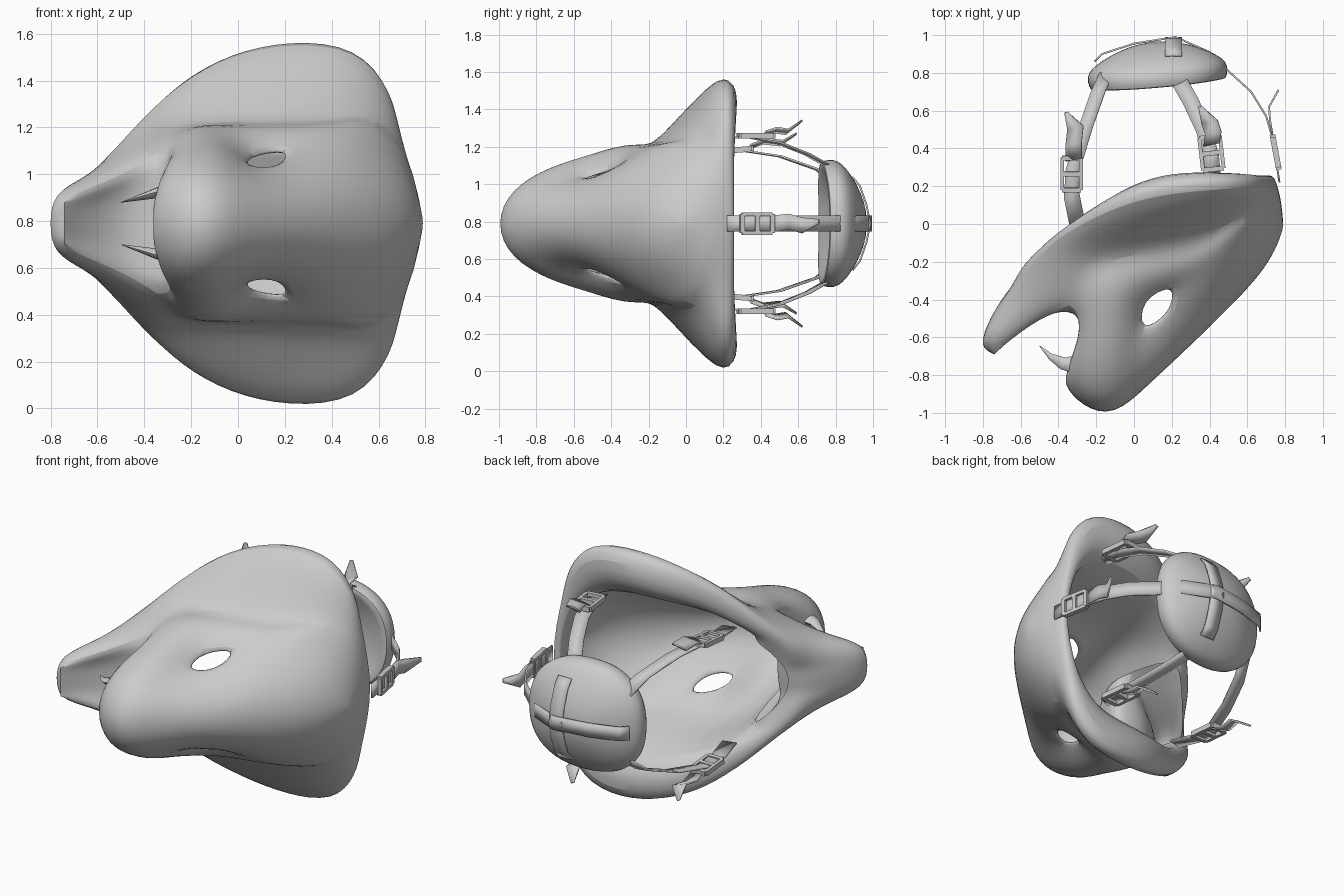
import bpy, bmesh, math
from mathutils import Vector, Matrix

MID = 0.79  # height of the mirror plane

if "Cube" in bpy.data.objects:
    bpy.data.objects.remove(bpy.data.objects["Cube"], do_unlink=True)

grey = bpy.data.materials.new("plain_grey")
grey.use_nodes = True
grey.diffuse_color = (0.6, 0.6, 0.6, 1)
grey.node_tree.nodes["Principled BSDF"].inputs["Base Color"].default_value = grey.diffuse_color


def finish(bm, name, mirror=True, subdiv=0, thickness=0, angle=45):
    """Turn a bmesh into a smooth, mirrored object sitting on the middle plane."""
    bmesh.ops.recalc_face_normals(bm, faces=bm.faces)
    mesh = bpy.data.meshes.new(name)
    bm.to_mesh(mesh)
    bm.free()
    mesh.materials.append(grey)
    obj = bpy.data.objects.new(name, mesh)
    obj.location.z = MID
    bpy.context.collection.objects.link(obj)
    if mirror:
        mod = obj.modifiers.new("mirror", 'MIRROR')
        mod.use_axis = (False, False, True)
        mod.merge_threshold = 0.002
    if thickness:
        mod = obj.modifiers.new("thickness", 'SOLIDIFY')
        mod.thickness = thickness
        mod.offset = 0
    if subdiv:
        mod = obj.modifiers.new("smooth", 'SUBSURF')
        mod.levels = mod.render_levels = subdiv
    bpy.ops.object.select_all(action='DESELECT')
    obj.select_set(True)
    bpy.context.view_layer.objects.active = obj
    bpy.ops.object.shade_smooth_by_angle(angle=math.radians(angle))
    return obj


def patch(bm, rows):
    """Skin a grid of points; returns the faces indexed by row and column."""
    verts = [[bm.verts.new(p) for p in row] for row in rows]
    return [[bm.faces.new((a[j], a[j + 1], b[j + 1], b[j])) for j in range(len(a) - 1)]
            for a, b in zip(verts, verts[1:])]


# Head sections: centre line, flank, lower lid, brow, cheek crest, valley,
# ear middle, ear edge, ear back and back rim
crown = [(.795, .0, 0), (.8, .04, 0), (.8, .08, 0), (.795, .12, 0), (.79, .15, 0), (.785, .18, 0),
         (.78, .21, 0), (.77, .25, 0), (.75, .26, 0), (.71, .25, 0)]
brow = [(.77, -.11, 0), (.77, -.07, .1), (.76, -.02, .17), (.755, .03, .22), (.75, .08, .27), (.74, .12, .3),
        (.72, .17, .33), (.69, .24, .38), (.66, .26, .36), (.62, .25, .3)]
temple = [(.68, -.28, 0), (.67, -.24, .15), (.65, -.15, .27), (.61, -.06, .37), (.58, .0, .46), (.59, .06, .46),
          (.63, .13, .52), (.68, .21, .57), (.63, .28, .55), (.5, .25, .4)]
forehead = [(.46, -.5, 0), (.45, -.47, .14), (.44, -.36, .27), (.43, -.25, .37), (.41, -.15, .43), (.42, -.05, .43),
            (.46, .06, .58), (.53, .19, .79), (.49, .29, .74), (.38, .26, .46)]
eye_top = [(.26, -.7, 0), (.25, -.65, .13), (.18, -.51, .25), (.22, -.33, .33), (.21, -.24, .42), (.22, -.12, .42),
           (.22, .0, .57), (.23, .18, .83), (.2, .29, .74), (.2, .27, .48)]
eye_low = [(.08, -.87, 0), (.07, -.81, .16), (.03, -.6, .25), (.04, -.42, .29), (.04, -.28, .43), (.03, -.15, .41),
           (.01, -.06, .54), (-.05, .13, .77), (-.02, .22, .68), (.02, .22, .46)]
nose = [(-.11, -1.05, 0), (-.1, -.97, .18), (-.09, -.73, .32), (-.09, -.52, .38), (-.11, -.32, .44), (-.13, -.19, .41),
        (-.18, -.1, .51), (-.26, .03, .64), (-.22, .1, .57), (-.15, .1, .42)]
muzzle = [(-.28, -.99, 0), (-.27, -.92, .2), (-.25, -.72, .3), (-.23, -.54, .35), (-.24, -.35, .41), (-.28, -.24, .39),
          (-.34, -.16, .44), (-.43, -.07, .46), (-.38, -.02, .42), (-.3, .0, .35)]
lip = [(-.38, -.87, 0), (-.37, -.8, .14), (-.34, -.71, .22), (-.31, -.62, .26), (-.3, -.54, .29), (-.33, -.46, .31),
       (-.42, -.3, .36), (-.53, -.16, .34), (-.47, -.09, .33), (-.37, -.08, .28)]

# Lower jaw sections, each from the lip round under the jaw to the rim
jaw = [lip[5:],
       [(-.45, -.5, .23), (-.52, -.42, .28), (-.59, -.27, .27), (-.6, -.2, .22), (-.47, -.15, .2)],
       [(-.6, -.6, .16), (-.67, -.52, .2), (-.66, -.38, .19), (-.62, -.25, .13), (-.52, -.2, .11)],
       [(-.74, -.69, .11), (-.81, -.64, .14), (-.76, -.5, .11), (-.65, -.33, .07), (-.54, -.22, .06)],
       [(-.74, -.69, 0), (-.83, -.66, 0), (-.77, -.5, 0), (-.66, -.33, 0), (-.55, -.23, 0)]]


def lined(row):
    """Fold a section back inside as a lining that follows the outer skin."""
    pivot = Vector((.15, .15, 0))
    return row + [tuple(pivot + (Vector(p) - pivot) * .92) for p in reversed(row[:5])]


bm = bmesh.new()
head = patch(bm, [lined(r) for r in (crown, brow, temple, forehead, eye_top, eye_low, nose, muzzle, lip)])
# Eye opening through skin and lining
skin, lining = head[4][2], head[4][11]
bmesh.ops.inset_individual(bm, faces=[skin, lining], thickness=.02)
rims = list(skin.edges) + list(lining.edges)
bmesh.ops.delete(bm, geom=[skin, lining], context='FACES_ONLY')
bmesh.ops.bridge_loops(bm, edges=rims)
patch(bm, jaw)
# Mouth roof and floor, meeting at the corner of the mouth
for edge, push in ((lip[:6], Vector((.03, .05, 0))), ([r[0] for r in jaw[:4]], Vector((-.02, .05, 0)))):
    rows = []
    for i, p in enumerate(edge):
        deep = push if 0 < i < len(edge) - 1 else Vector()
        rows.append([Vector(p)] + [Vector((p[0], p[1], p[2] * k)) + deep for k in (.6, 0)])
    patch(bm, rows)
bmesh.ops.remove_doubles(bm, verts=bm.verts, dist=.001)
finish(bm, "mask_shell", subdiv=2, angle=60)

# Fangs: tapering bent cones
bm = bmesh.new()
rings = []
for t in (0, .35, .7, 1):
    centre = Vector((-.31, -.74, .14)).lerp(Vector((-.5, -.645, .09)), t) + Vector((0, -.035, 0)) * math.sin(t * math.pi)
    radius = .045 * (1 - t) + .002
    rings.append([centre + Vector((.4 * math.cos(a), math.cos(a), .6 * math.sin(a))) * radius
                  for a in [k * math.tau / 8 for k in range(9)]])
patch(bm, rings)
bmesh.ops.remove_doubles(bm, verts=bm.verts, dist=.0001)
finish(bm, "fangs")

# Head pad: thick, shallow, tilted dome with a hollow front
TILT = Matrix.Translation((.13, .73, 0)) @ Matrix.Rotation(math.radians(5), 4, 'Z')


def soft(value):
    """Pull a circle coordinate towards a rounded square."""
    return math.copysign(abs(value) ** .85, value)


def pad_point(r, a, depth, rim):
    x, z = r * soft(math.cos(a)), r * soft(math.sin(a))
    return TILT @ Vector((.37 * x, depth * (1 - r * r) + rim - .02 * z * z, .34 * z))


bm = bmesh.new()
outer = [(.001, .13, .11), (.35, .13, .11), (.65, .13, .11), (.88, .13, .11), (1, .13, .1), (1.02, .1, .06)]
inner = [(.98, .1, .0), (.9, .1, -.01), (.5, .1, -.01), (.001, .1, -.01)]
patch(bm, [[pad_point(r, k * math.tau / 24, d, e) for k in range(25)] for r, d, e in outer + inner])
bmesh.ops.remove_doubles(bm, verts=bm.verts, dist=.003)
finish(bm, "head_pad", mirror=False, subdiv=1, angle=60)


def strap(name, path, across, width, mirror=True, tip=1):
    """Flat ribbon along a path; tip scales the width at its free end."""
    bm = bmesh.new()
    side = Vector(across).normalized() * width / 2
    sides = [side] * (len(path) - 1) + [side * tip]
    patch(bm, [[Vector(p) - s, Vector(p) + s] for p, s in zip(path, sides)])
    return finish(bm, name, mirror, thickness=.01)


def buckle(name, start, end, across, width, mirror=True):
    """Square frame and cross bar round a strap."""
    start, end = Vector(start), Vector(end)
    along, wide = (end - start).normalized(), Vector(across).normalized()
    wide = (wide - along * wide.dot(along)).normalized()
    frame = Matrix((along, wide, along.cross(wide))).transposed().to_4x4()
    length = (end - start).length
    bars = [(s * length / 2, 0, .025, width) for s in (-1, 0, 1)]
    bars += [(0, s * width / 2, length, .02) for s in (-1, 1)]
    bm = bmesh.new()
    for u, v, lu, lv in bars:
        place = Matrix.Translation((start + end) / 2) @ frame @ Matrix.Translation((u, v, 0))
        bmesh.ops.create_cube(bm, size=1, matrix=place @ Matrix.Diagonal((lu, lv, .03, 1)))
    finish(bm, name, mirror)


# Centre strap over the crown and across the back of the pad
UP = (0, 0, 1)
strap("crown_strap", [(.77, .22, 0), (.755, .32, 0), (.735, .45, 0), (.7, .57, 0), (.62, .7, 0),
                      (.5, .81, 0), (.4, .91, 0), (.22, .99, 0), (0, .955, 0), (-.17, .9, 0), (-.21, .86, 0)],
      UP, .085, False)
strap("crown_strap_end", [(.735, .46, 0), (.72, .55, .01), (.715, .62, -.01), (.765, .71, .01)], UP, .085, False, .3)
buckle("crown_buckle", (.765, .3, 0), (.735, .46, 0), UP, .1, False)
strap("pad_strap", [(.21, .985, 0), (.21, .965, .1), (.21, .93, .2), (.21, .89, .25)], (1, 0, 0), .09)

# Paired side straps with buckles and loose ends
strap("jaw_strap", [(-.3, .0, .36), (-.33, .15, .38), (-.32, .3, .39), (-.26, .5, .36),
                    (-.19, .7, .29), (-.14, .81, .2)], (1, .25, 0), .085)
buckle("jaw_buckle", (-.33, .18, .385), (-.33, .35, .4), (1, 0, 0), .1)
strap("jaw_strap_end", [(-.32, .34, .41), (-.32, .42, .44), (-.31, .51, .43), (-.36, .59, .48)],
      (1, .2, .3), .09, tip=.2)
strap("temple_strap", [(.42, .24, .46), (.41, .35, .46), (.37, .5, .43), (.3, .65, .37), (.22, .79, .29)],
      (1, .4, 0), .085)
buckle("temple_buckle", (.42, .29, .47), (.4, .46, .47), (1, 0, 0), .11)
strap("temple_strap_end", [(.41, .42, .48), (.42, .48, .5), (.4, .54, .49), (.35, .62, .55)],
      (1, .2, .3), .09, tip=.2)
